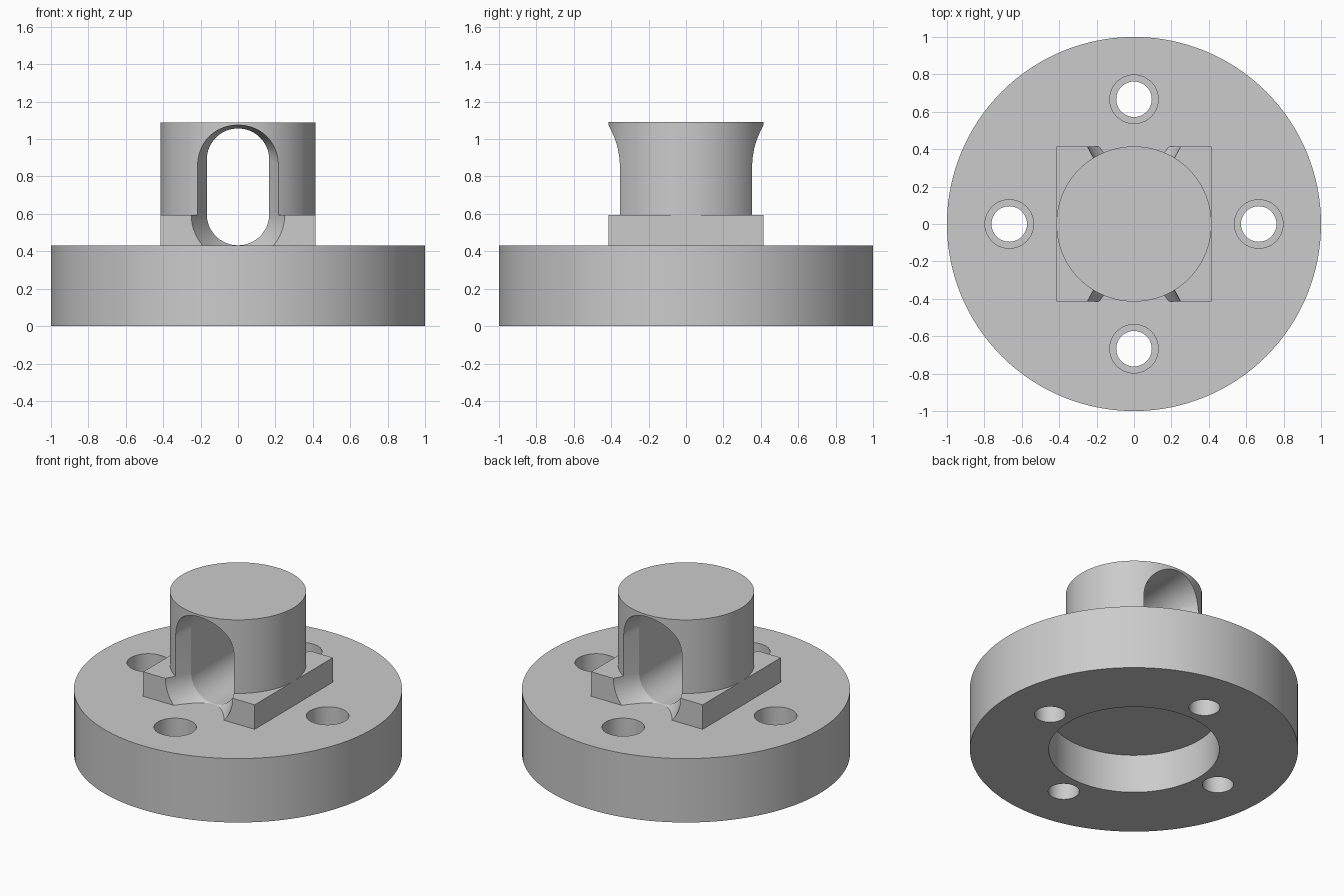
import bpy, bmesh, math

cube = bpy.data.objects.get("Cube")
if cube:
    bpy.data.objects.remove(cube, do_unlink=True)

DECK, STEP, TOP = 0.43, 0.595, 1.09   # disc top, block top, barrel top
HALF = 0.415                          # block half width and barrel radius

grey = bpy.data.materials.new("plain grey")
grey.use_nodes = True
grey.diffuse_color = (0.6, 0.6, 0.6, 1)
grey.node_tree.nodes["Principled BSDF"].inputs["Base Color"].default_value = (0.6, 0.6, 0.6, 1)


def make(name, bm):
    bmesh.ops.recalc_face_normals(bm, faces=bm.faces)
    mesh = bpy.data.meshes.new(name)
    bm.to_mesh(mesh)
    bm.free()
    mesh.materials.append(grey)
    obj = bpy.data.objects.new(name, mesh)
    bpy.context.collection.objects.link(obj)
    return obj


def loft(name, rings):
    """Closed solid through rings of equal point count."""
    bm = bmesh.new()
    rows = [[bm.verts.new(p) for p in ring] for ring in rings]
    n = len(rows[0])
    for a, b in zip(rows, rows[1:]):
        for i in range(n):
            j = (i + 1) % n
            bm.faces.new((a[i], a[j], b[j], b[i]))
    bm.faces.new(rows[0])
    bm.faces.new(rows[-1])
    return make(name, bm)


def turned(name, profile, x=0, y=0, sides=96):
    """Solid of revolution from (radius, z) steps."""
    angles = [2 * math.pi * i / sides for i in range(sides)]
    return loft(name, [[(x + r * math.cos(a), y + r * math.sin(a), z) for a in angles]
                       for r, z in profile])


def cut(obj, cutter):
    cutter.hide_render = True
    mod = obj.modifiers.new("cut", 'BOOLEAN')
    mod.operation = 'DIFFERENCE'
    mod.solver = 'EXACT'
    mod.object = cutter
    bpy.ops.object.select_all(action='DESELECT')
    bpy.context.view_layer.objects.active = obj
    obj.select_set(True)
    bpy.ops.object.modifier_apply(modifier=mod.name)


def slot_ring(y, flare):
    """Rounded upright slot outline; flare widens it toward the mouths."""
    r = 0.167 + 0.083 * flare
    low, high = 0.599 - 0.004 * flare, 0.89 - 0.065 * flare
    points = []
    for centre, start in ((high, 0), (low, math.pi)):
        for i in range(33):
            a = start + math.pi * i / 32
            points.append((r * math.cos(a), y, centre + r * math.sin(a)))
    return points


# Round flange with underside recess and four counterbored bolt holes
flange = turned("flange", [(1, 0), (1, DECK)], sides=128)
cutters = [turned("recess_cutter", [(0.52, -0.1), (0.52, 0.26)])]
for k in range(4):
    a = k * math.pi / 2
    cutters.append(turned("bolt_hole_cutter",
                          [(0.095, -0.1), (0.095, 0.23), (0.13, 0.23), (0.13, 0.6)],
                          0.667 * math.cos(a), 0.667 * math.sin(a), 48))
for c in cutters:
    cut(flange, c)

# Square block and barrel
block = loft("square_block", [[(-HALF, -HALF, z), (HALF, -HALF, z), (HALF, HALF, z), (-HALF, HALF, z)]
                              for z in (DECK, STEP)])
barrel = turned("barrel", [(HALF, STEP), (HALF, TOP)])

# Slot through block and barrel, flared at both mouths
inner, outer = 0.26, 0.46
reach = (outer - inner) / (HALF - inner)
slot = loft("slot_cutter", [slot_ring(-outer, reach), slot_ring(-inner, 0),
                            slot_ring(inner, 0), slot_ring(outer, reach)])
bm = bmesh.new()
bm.from_mesh(slot.data)
bmesh.ops.triangulate(bm, faces=bm.faces)
bm.to_mesh(slot.data)
bm.free()
cut(block, slot)
cut(barrel, slot)

for c in cutters + [slot]:
    bpy.data.objects.remove(c, do_unlink=True)

# Smooth round walls, keep crisp edges
bpy.ops.object.select_all(action='DESELECT')
for obj in (flange, block, barrel):
    obj.select_set(True)
bpy.context.view_layer.objects.active = flange
bpy.ops.object.shade_smooth_by_angle(angle=math.radians(20))
